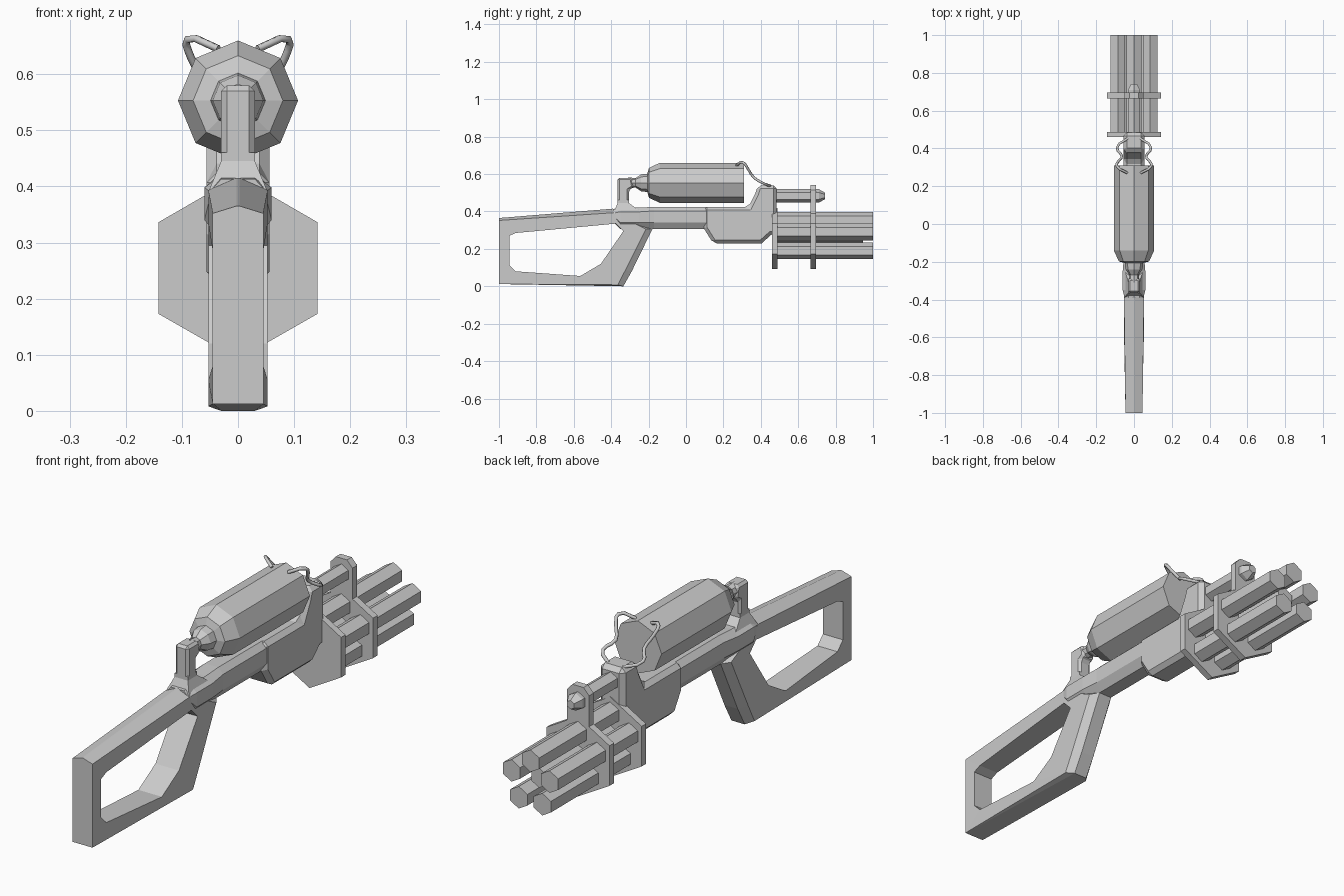
import bpy, bmesh
from math import sin, cos, pi, radians
from mathutils import Vector

if "Cube" in bpy.data.objects:
    bpy.data.objects.remove(bpy.data.objects["Cube"])


def skin(name, rings, loop=False, bevel=0.0):
    """Join cross-sections with faces; cap the ends unless they form a loop."""
    bm = bmesh.new()
    vs = [[bm.verts.new(p) for p in r] for r in rings]
    n = len(vs[0])
    pairs = list(zip(vs, vs[1:])) + ([(vs[-1], vs[0])] if loop else [])
    for a, b in pairs:
        for i in range(n):
            j = (i + 1) % n
            bm.faces.new((a[i], a[j], b[j], b[i]))
    if not loop:
        bm.faces.new(vs[0])
        bm.faces.new(vs[-1])
    bmesh.ops.recalc_face_normals(bm, faces=bm.faces)
    me = bpy.data.meshes.new(name)
    bm.to_mesh(me)
    bm.free()
    ob = bpy.data.objects.new(name, me)
    bpy.context.collection.objects.link(ob)
    if bevel:
        m = ob.modifiers.new("chamfer", "BEVEL")
        m.width, m.segments = bevel, 1
        m.limit_method, m.angle_limit = "ANGLE", radians(50)
    return ob


def side_prism(name, profile, w, bevel=0.0):
    """Side profile (y, z) given thickness across x."""
    return skin(name, [[(x, y, z) for y, z in profile] for x in (-w, w)], bevel=bevel)


def lathe(name, x, z, steps, sides):
    """Faceted round part along y, a corner pointing up; steps are (y, radius)."""
    ang = [2 * pi * i / sides + pi / 2 for i in range(sides)]
    return skin(name, [[(x + r * cos(a), y, z + r * sin(a)) for a in ang] for y, r in steps])


def plate(name, half, y0, y1):
    """Plate across the barrels, mirrored from its right half (x, z), top to bottom."""
    pts = half + [(-x, z) for x, z in reversed(half) if x > 0]
    return skin(name, [[(x, y, z) for x, z in pts] for y in (y0, y1)])


# Open shoulder stock and grip: outer y,z / inner y,z / side edge offset y,z / half flat
stations = [
    (-1.0, .115, -.945, .115, 0, 0, .045),
    (-1.0, .270, -.945, .270, 0, 0, .045),
    (-1.0, .365, -.910, .285, 0, -.013, .003),
    (-.39, .415, -.375, .335, 0, -.022, .003),
    (-.18, .305, -.335, .295, -.035, 0, .030),
    (-.29, .080, -.455, .120, -.035, .005, .030),
    (-.335, .00, -.565, .055, -.030, .008, .030),
    (-1.0, .012, -.910, .080, 0, 0, .045),
]
rings = []
for oy, oz, iy, iz, sy, sz, c in stations:
    w = .045 + .008 * min(1, (oy + 1) / .6)
    half = [(min(c, w - .002), oy, oz), (w, oy + sy, oz + sz), (w, iy, iz)]
    rings.append(half + [(-x, y, z) for x, y, z in reversed(half)])
skin("stock_frame", rings, loop=True)

# Receiver with chamfered section: y, bottom, top, half width
rings = []
for y, zb, zt, w in [(-.39, .345, .413, .05), (-.35, .305, .42, .06),
                     (-.25, .305, .42, .06), (-.17, .305, .425, .053), (.13, .305, .425, .053)]:
    half = [(.03, zt), (w, zt - .022), (w, zb + .035), (.03, zb)]
    pts = half + [(-x, z) for x, z in reversed(half)]
    rings.append([(x, y, z) for x, z in pts])
skin("receiver", rings)

# Fore body rising to the barrel mount
side_prism("fore_body", [(.095, .425), (.335, .425), (.37, .495), (.385, .54), (.485, .54),
                         (.485, .28), (.455, .275), (.405, .23), (.145, .23), (.095, .31)],
           .056, bevel=.018)

# Riser elbow with flared foot
skin("riser_foot", [[(sx * w, y, z) for sx, y in ((-1, y0), (1, y0), (1, y1), (-1, y1))]
                    for z, w, y0, y1 in [(.39, .053, -.39, -.23), (.445, .03, -.365, -.305),
                                         (.46, .03, -.365, -.305)]])
side_prism("riser_elbow", [(-.365, .44), (-.365, .58), (-.29, .58), (-.28, .53),
                           (-.305, .515), (-.305, .44)], .03, bevel=.01)

# Octagonal tank with narrow neck
lathe("tank", 0, .553, [(-.31, .03), (-.27, .025), (-.24, .045), (-.207, .049),
                        (-.198, .08), (-.14, .107), (.31, .107)], 8)

# Barrel plates
hexagon = [(.142, .336), (.142, .173), (0, .092)]
plate("rear_plate", [(0, .418)] + hexagon, .46, .488)
plate("front_plate", [(.025, .542), (.05, .515), (.05, .389)] + hexagon, .665, .695)

# Five hexagonal barrels around a core
for i in range(5):
    a = pi / 2 + i * 2 * pi / 5
    lathe(f"barrel_{i + 1}", .09 * cos(a), .263 + .09 * sin(a), [(.47, .045), (1, .045)], 6)
lathe("barrel_core", 0, .263, [(.47, .04), (.945, .04)], 6)

# Upper tube with tapered tip
lathe("upper_tube", 0, .483, [(.47, .036), (.71, .036), (.742, .018)], 6)

# Pair of hoses from tank to mount
for side, name in ((-1, "left_hose"), (1, "right_hose")):
    pts = [(.035, .27, .645), (.09, .305, .662), (.084, .33, .63),
           (.064, .36, .585), (.09, .405, .555), (.03, .455, .535)]
    cu = bpy.data.curves.new(name, "CURVE")
    cu.dimensions = "3D"
    cu.bevel_depth, cu.bevel_resolution, cu.resolution_u = .007, 1, 3
    cu.use_fill_caps = True
    sp = cu.splines.new("BEZIER")
    sp.bezier_points.add(len(pts) - 1)
    for bp, (x, y, z) in zip(sp.bezier_points, pts):
        bp.co = Vector((side * x, y, z))
        bp.handle_left_type = bp.handle_right_type = "AUTO"
    bpy.context.collection.objects.link(bpy.data.objects.new(name, cu))
